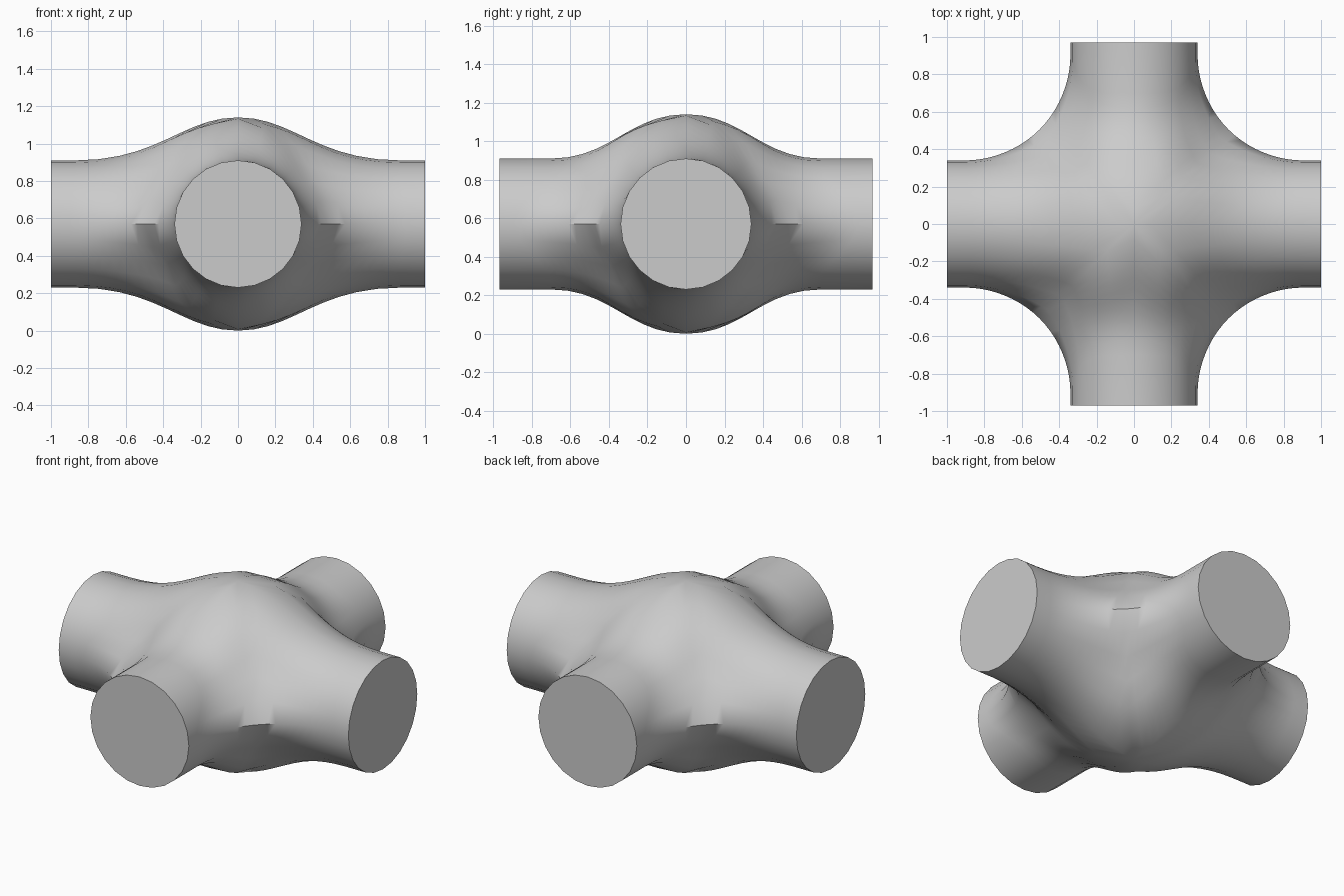
import bpy
import bmesh
from math import sin, cos, pi, copysign
from mathutils import Matrix, Vector

if "Cube" in bpy.data.objects:
    bpy.data.objects.remove(bpy.data.objects["Cube"], do_unlink=True)

SIDES, STEPS = 24, 10
RADIUS = 0.34        # pipes
HUB = 0.57           # central ball
CORNER = 0.102       # how far the corner fillet stands out of the ball

grey = bpy.data.materials.new("light grey")
grey.use_nodes = True
grey.diffuse_color = (0.6, 0.6, 0.6, 1)
grey.node_tree.nodes["Principled BSDF"].inputs["Base Color"].default_value = grey.diffuse_color


def bezier(p, t):
    u = 1 - t
    return p[0] * u**3 + p[1] * 3 * u * u * t + p[2] * 3 * u * t * t + p[3] * t**3


def arm_line(angle, length, ridge_end, ridge_pull):
    """Points along the pipe, from the diagonal seam to the open end."""
    s, c = abs(sin(angle)), abs(cos(angle))
    # seam: ball section that swells into the corner fillet at mid height
    q = HUB / (1 + s * s) ** 0.5 + CORNER * s**12
    dq = -HUB * s * c / (1 + s * s) ** 1.5 + CORNER * 12 * s**11 * c
    dx, dz = dq * s + q * c, dq * c - q * s
    slope = dz / (2 * c * dx - s * dz)     # tangent to the neighbouring pipe
    # fillet profile as (along, radius), then a straight run to the end
    h0 = 0.105 + 0.19 * c**6
    h1 = 0.14 + ridge_pull * c**6
    fade = ridge_end + (0.9 - ridge_end) * s**6
    profile = [Vector(v) for v in ((q * s, q), (q * s + h0, q + slope * h0),
                                   (fade - h1, RADIUS), (fade, RADIUS))]
    points = [bezier(profile, k / STEPS) for k in range(STEPS + 1)]
    points.append(Vector((length, RADIUS)))
    return [Vector((x, r * copysign(s, sin(angle)), r * copysign(c, cos(angle))))
            for x, r in points]


bm = bmesh.new()
# four flared pipes, each closed by a flat disc
for quarter in range(4):
    turn = Matrix.Rotation(quarter * pi / 2, 3, "Z")
    shape = ((1.0, 0.87, 0.31), (0.97, 0.7, 0.17))[quarter % 2]
    lines = [arm_line(2 * pi * i / SIDES, *shape) for i in range(SIDES)]
    rings = [[bm.verts.new(turn @ p + Vector((0, 0, HUB))) for p in ring]
             for ring in zip(*lines)]
    for near, far in zip(rings, rings[1:]):
        for i in range(SIDES):
            j = (i + 1) % SIDES
            bm.faces.new((near[i], near[j], far[j], far[i]))
    bm.faces.new(rings[-1])

# weld the pipes along their seams
bmesh.ops.remove_doubles(bm, verts=bm.verts, dist=0.0005)
bmesh.ops.recalc_face_normals(bm, faces=bm.faces)

mesh = bpy.data.meshes.new("pipe_cross_junction")
bm.to_mesh(mesh)
bm.free()
mesh.materials.append(grey)
junction = bpy.data.objects.new("pipe_cross_junction", mesh)
bpy.context.collection.objects.link(junction)

bpy.ops.object.select_all(action="DESELECT")
junction.select_set(True)
bpy.context.view_layer.objects.active = junction
bpy.ops.object.shade_smooth_by_angle(angle=pi / 4)
